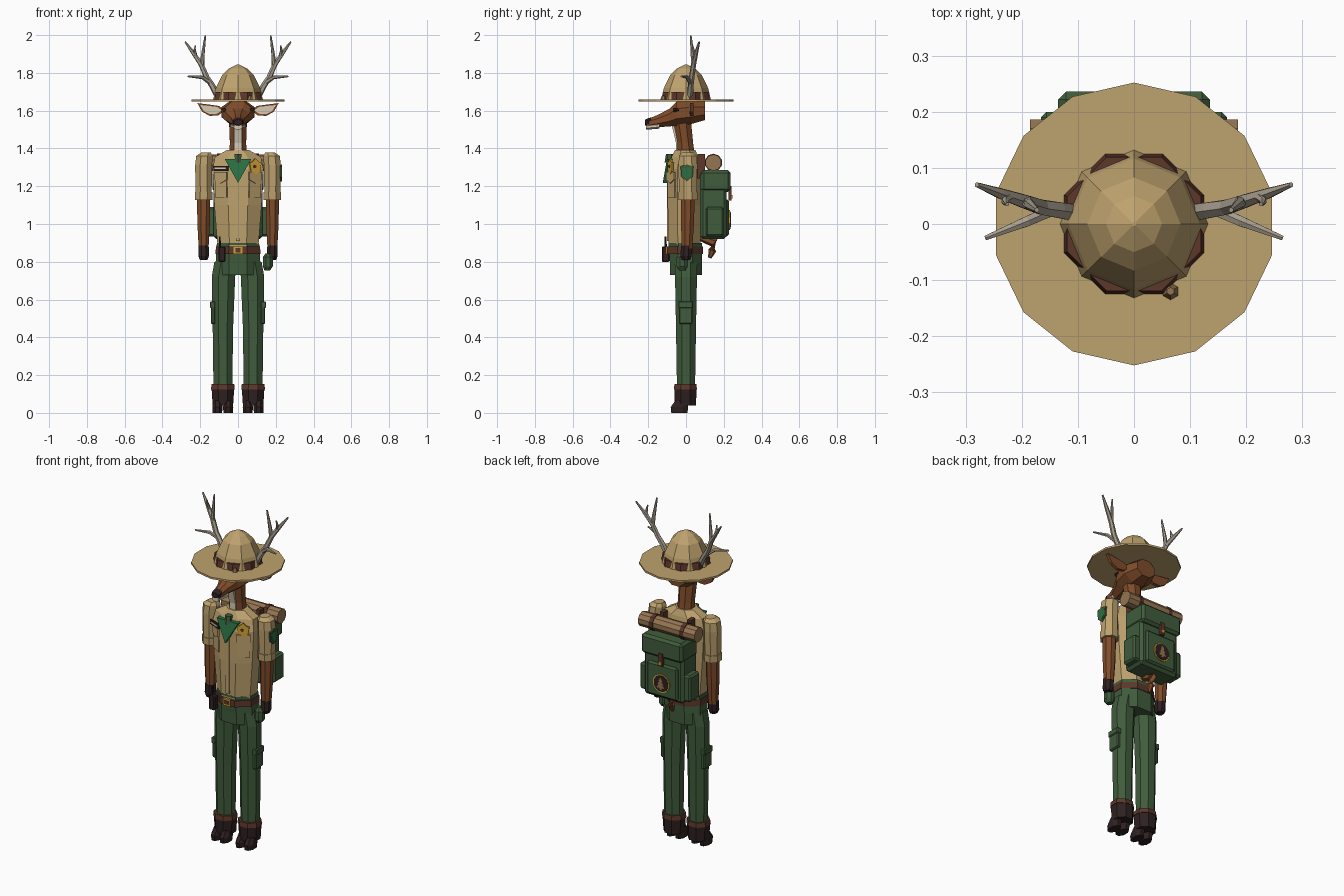
import bpy, bmesh, math
from mathutils import Vector, Matrix

def mat(name, r, g, b):
    m = bpy.data.materials.new(name)
    lin = lambda c: ((c / 255 + 0.055) / 1.055) ** 2.4
    m.diffuse_color = (lin(r), lin(g), lin(b), 1)
    return m

TAN = mat("tan_cloth", 190, 162, 110)
FUR = mat("brown_fur", 128, 76, 42)
DARK = mat("dark_brown", 46, 32, 32)
LEATHER = mat("leather", 92, 55, 42)
GREEN = mat("forest_green", 64, 92, 60)
BRIGHT = mat("scarf_green", 42, 112, 66)
BONE = mat("antler_grey", 168, 158, 142)
GOLD = mat("gold", 208, 162, 55)
CREAM = mat("cream", 215, 203, 180)
CANVAS = mat("canvas_brown", 150, 118, 82)

def finish(name, bm, m):
    bmesh.ops.recalc_face_normals(bm, faces=bm.faces)
    me = bpy.data.meshes.new(name)
    bm.to_mesh(me)
    bm.free()
    ob = bpy.data.objects.new(name, me)
    bpy.context.collection.objects.link(ob)
    me.materials.append(m)
    return ob

def skin(name, rings, m):
    """Bridge rings of points and cap both ends."""
    bm = bmesh.new()
    vs = [[bm.verts.new(p) for p in r] for r in rings]
    n = len(vs[0])
    for a, b in zip(vs, vs[1:]):
        for i in range(n):
            bm.faces.new((a[i], a[(i + 1) % n], b[(i + 1) % n], b[i]))
    bm.faces.new(vs[0])
    bm.faces.new(vs[-1])
    return finish(name, bm, m)

def ngon(n, rx, ry, flat=True):
    k = 1 / math.cos(math.pi / n) if flat else 1
    off = math.pi / n if flat else 0
    return [(rx * k * math.cos(off + i * math.tau / n),
             ry * k * math.sin(off + i * math.tau / n)) for i in range(n)]

def column(name, rings, m, n=8, flat=True):
    """Vertical loft; ring = (cx, cy, z, rx, ry)."""
    return skin(name, [[(cx + x, cy + y, z) for x, y in ngon(n, rx, ry, flat)]
                       for cx, cy, z, rx, ry in rings], m)

def tube(name, path, m, n=6):
    """Tapered tube; path entry = (x, y, z, radius)."""
    pts = [Vector(p[:3]) for p in path]
    rings = []
    for i, p in enumerate(pts):
        d = pts[min(i + 1, len(pts) - 1)] - pts[max(i - 1, 0)]
        q = d.to_track_quat('Z', 'Y')
        rings.append([p + q @ Vector((x, y, 0)) for x, y in ngon(n, path[i][3], path[i][3])])
    return skin(name, rings, m)

def box(name, lo, hi, m, bevel=0.0, turn=0.0):
    lo, hi = Vector(lo), Vector(hi)
    bm = bmesh.new()
    bmesh.ops.create_cube(bm, size=1)
    bmesh.ops.scale(bm, vec=hi - lo, verts=bm.verts)
    if bevel:
        bmesh.ops.bevel(bm, geom=bm.edges[:], offset=bevel, segments=1, affect='EDGES')
    bmesh.ops.transform(bm, matrix=Matrix.Translation((lo + hi) / 2) @ Matrix.Rotation(turn, 4, 'Z'),
                        verts=bm.verts)
    return finish(name, bm, m)

def plate(name, pts, at, m, turn=0.0, t=0.009):
    """Thin upright outline in local xz, turned about z."""
    mx = Matrix.Translation(at) @ Matrix.Rotation(turn, 4, 'Z')
    return skin(name, [[mx @ Vector((x, y, z)) for x, z in pts] for y in (-t / 2, t / 2)], m)

def mirrored(pts):
    return pts + [(-x, z) for x, z in reversed(pts) if x]

# --- hat ---
brim = column("hat_brim", [(0, 0, 1.648, .252, .252), (0, 0, 1.659, .252, .252)], TAN, 14, False)
brim.data.transform(Matrix.Rotation(math.pi / 2, 4, 'Z'))
column("hat_crown", [(0, 0, 1.65, .134, .134), (0, 0, 1.72, .117, .117), (0, 0, 1.79, .083, .083),
                     (0, 0, 1.822, .05, .05), (0, 0, 1.845, .004, .004)], TAN, 8, False)
column("hat_band", [(0, 0, 1.657, .125, .125), (0, 0, 1.698, .119, .119)], LEATHER)
tube("cord_tip", [(.065, -.12, 1.657, .014), (.065, -.12, 1.68, .006)], CANVAS)

# --- head: octagonal slices along y = (y, zlow, zhigh, halfwidth) ---
def muzzle(name, slices, m):
    return skin(name, [[(x, y, (a + b) / 2 + z) for x, z in ngon(8, w, (b - a) / 2)]
                       for y, a, b, w in slices], m)

muzzle("head", [(-.208, 1.508, 1.553, .024), (-.14, 1.513, 1.582, .036), (-.085, 1.517, 1.612, .058),
                (-.05, 1.52, 1.648, .078), (.03, 1.53, 1.655, .088), (.10, 1.55, 1.648, .06)], FUR)
muzzle("chin", [(-.212, 1.499, 1.528, .022), (-.14, 1.505, 1.535, .039)], CREAM)
muzzle("nose", [(-.218, 1.523, 1.552, .02), (-.2, 1.52, 1.56, .028), (-.185, 1.535, 1.564, .024)], DARK)
skin("neck", [[(x, y + c, z + s * y) for x, y in ngon(8, r, r)]
              for c, z, r, s in [(0, 1.37, .046, 0), (-.005, 1.43, .043, -.1), (-.022, 1.56, .048, -.2)]], FUR)
skin("throat", [[(x, y, z) for x, y in ((-.02, f), (.02, f), (.02, f + .012), (-.02, f + .012))]
                for z, f in ((1.385, -.053), (1.43, -.053), (1.525, -.076))], CREAM)

for s, side in ((1, "left"), (-1, "right")):
    # --- ears, eyes, antlers ---
    leaf = [(.07, 1.60), (.105, 1.575), (.15, 1.572), (.19, 1.595), (.215, 1.64), (.15, 1.632), (.10, 1.625)]
    plate(side + "_ear", [(s * x, z) for x, z in leaf], (0, .03, 0), FUR, t=.018)
    plate(side + "_inner_ear", [(s * (.145 + (x - .145) * .8), 1.605 + (z - 1.605) * .72) for x, z in leaf],
          (0, .019, 0), CREAM, t=.006)
    muzzle(side + "_eye", [(-.066, 1.594, 1.615, .009), (-.036, 1.594, 1.615, .009)],
           DARK).location.x = s * .072
    for i, path in enumerate((
            [(.105, .02, 1.67, .015), (.135, .025, 1.73, .014), (.165, .03, 1.775, .013),
             (.195, .04, 1.845, .012), (.24, .055, 1.91, .009), (.28, .07, 1.965, .004)],
            [(.19, .04, 1.83, .01), (.187, .035, 1.89, .009), (.173, .025, 1.997, .004)],
            [(.145, .025, 1.745, .01), (.19, .005, 1.777, .009), (.265, -.025, 1.782, .004)],
            [(.222, .05, 1.885, .008), (.23, .04, 1.92, .006), (.226, .035, 1.945, .003)])):
        tube(f"{side}_antler_{i}", [(s * p[0], *p[1:]) for p in path], BONE)

    # --- arms ---
    x = s * .182
    column(side + "_sleeve", [(x, .01, 1.14, .042, .046), (x, .01, 1.31, .045, .05),
                              (x - s * .004, .01, 1.36, .043, .047), (x - s * .012, .01, 1.378, .026, .03)], TAN)
    column(side + "_sleeve_cuff", [(x, .01, 1.128, .046, .05), (x, .01, 1.17, .047, .051)], TAN)
    column(side + "_arm", [(x, .005, .87, .026, .028), (x, .008, 1.0, .033, .034), (x, .01, 1.14, .035, .036)], FUR)
    column(side + "_hand", [(x, 0, .81, .02, .022), (x, 0, .83, .028, .03), (x, .003, .885, .027, .029)], DARK)

    # --- legs, cargo pockets, boots ---
    x = s * .08
    column(side + "_leg", [(x, 0, .14, .05, .048), (x, 0, .45, .054, .053),
                           (s * .077, 0, .72, .062, .058), (s * .065, 0, .80, .06, .06)], GREEN)
    a, b = sorted((s * .12, s * .144))
    box(side + "_cargo_pocket", (a, -.038, .47), (b, .034, .575), GREEN, .006)
    a, b = sorted((s * .12, s * .149))
    box(side + "_cargo_flap", (a, -.04, .555), (b, .037, .59), GREEN, .004)
    column(side + "_boot_cuff", [(x, -.003, .125, .063, .061), (x, -.003, .152, .06, .058)], LEATHER)
    column(side + "_boot", [(x, -.003, .04, .054, .056), (x, -.003, .13, .06, .059)], DARK)
    for i, tx in enumerate((.052, .109)):
        column(f"{side}_toe_{i}", [(s * tx, -.035, 0, .025, .043), (s * tx, -.035, .03, .027, .046),
                                   (s * tx, -.022, .065, .022, .035)], DARK)

    # --- chest pockets ---
    px, py, t = s * .086, -.073, s * .56
    plate(side + "_chest_pocket", mirrored([(.036, 1.14), (.036, 1.27)]), (px, py, 0), TAN, t, .016)
    plate(side + "_pocket_flap", mirrored([(0, 1.215), (.039, 1.235), (.039, 1.275)]), (px, py, 0), TAN, t, .028)

# --- torso and hips ---
column("shirt", [(0, -.008, .88, .108, .084), (0, -.01, 1.1, .125, .087), (0, -.01, 1.29, .135, .086),
                 (0, -.006, 1.355, .122, .07), (0, -.004, 1.392, .058, .054)], TAN)
box("placket", (-.011, -.101, .91), (.011, -.08, 1.25), TAN)
column("hips", [(0, 0, .73, .115, .084), (0, 0, .80, .118, .086), (0, -.004, .90, .112, .089)], GREEN)
column("belt", [(0, -.006, .842, .119, .095), (0, -.006, .88, .117, .095)], LEATHER)
plate("buckle", mirrored([(.023, .84), (.023, .882)]), (0, -.104, 0), GOLD)
plate("buckle_center", mirrored([(.013, .85), (.013, .872)]), (0, -.109, 0), LEATHER, t=.004)
tube("tail", [(0, .07, .93, .014), (0, .15, .90, .022), (0, .14, .86, .018), (0, .125, .82, .008)], FUR)

# --- scarf, badge, name plate, sleeve patch ---
skin("scarf", [[(x, y + d, z) for x, y, z in ((-.07, -.083, 1.343), (.07, -.083, 1.343), (0, -.105, 1.218))]
               for d in (-.018, .012)], BRIGHT)
column("scarf_knot", [(0, -.095, 1.325, .016, .016), (0, -.085, 1.37, .018, .018)], GREEN, 6)
plate("badge", mirrored([(0, 1.262), (.026, 1.278), (.034, 1.325), (.018, 1.33), (0, 1.348)]),
      (.092, -.082, 0), GOLD, .4)
plate("badge_center", [(x, 1.305 + z) for x, z in ngon(8, .008, .008)], (.09, -.089, 0), LEATHER, .4, .005)
plate("name_plate", mirrored([(.042, 1.28), (.042, 1.308)]), (-.09, -.087, 0), DARK, -.4)
plate("name_stripe", mirrored([(.033, 1.29), (.033, 1.298)]), (-.092, -.092, 0), CREAM, -.4, .004)
shield = [(0, 1.225), (.03, 1.25), (.034, 1.305), (0, 1.315)]
plate("sleeve_patch", mirrored(shield), (.228, .005, 0), GREEN, math.pi / 2)
plate("sleeve_patch_inner", mirrored([(x * .7, 1.27 + (z - 1.27) * .7) for x, z in shield]),
      (.232, .005, 0), BRIGHT, math.pi / 2, .004)

# --- belt gear ---
box("radio", (-.104, -.128, .80), (-.066, -.088, .88), DARK, .005)
tube("radio_antenna", [(-.096, -.108, .87, .006), (-.096, -.108, .935, .004)], DARK)
column("canteen", [(.155, -.02, .755, .015, .018), (.158, -.02, .775, .026, .03),
                   (.158, -.02, .825, .026, .03), (.158, -.02, .845, .012, .014)], GREEN)

# --- backpack ---
box("backpack", (-.13, .075, .92), (.13, .215, 1.275), GREEN, .015)
box("backpack_flap", (-.135, .08, 1.17), (.135, .236, 1.285), GREEN, .014)
box("backpack_pouch", (-.1, .2, .935), (.1, .228, 1.13), GREEN, .01)
for s in (1, -1):
    a, b = sorted((s * .12, s * .166))
    box("side_pouch", (a, .105, .935), (b, .2, 1.09), GREEN, .01)
    box("pack_strap", (s * .09 - .012, .06, 1.24), (s * .09 + .012, .10, 1.37), LEATHER)
box("flap_strap", (-.013, .226, 1.125), (.013, .242, 1.20), LEATHER)
box("flap_clasp", (-.009, .24, 1.135), (.009, .246, 1.153), GOLD)
disc = ngon(12, 1, 1)
for name, r, y, m in (("patch_rim", .053, .229, GOLD), ("patch_disc", .046, .232, DARK)):
    plate(name, [(x * r, 1.02 + z * r) for x, z in disc], (0, y, 0), m)
plate("patch_tree", mirrored([(.006, .985), (.006, .995), (.028, .995), (.013, 1.015), (.021, 1.015),
                              (.008, 1.035), (.014, 1.035), (0, 1.06)]), (0, .236, 0), CANVAS, t=.006)

# --- bedroll ---
tube("bedroll", [(-.185, .145, 1.325, .041), (.185, .145, 1.325, .041)], CANVAS, 10)
for s in (1, -1):
    tube("bedroll_band", [(s * .1 - .012, .145, 1.325, .045), (s * .1 + .012, .145, 1.325, .045)], LEATHER, 10)
